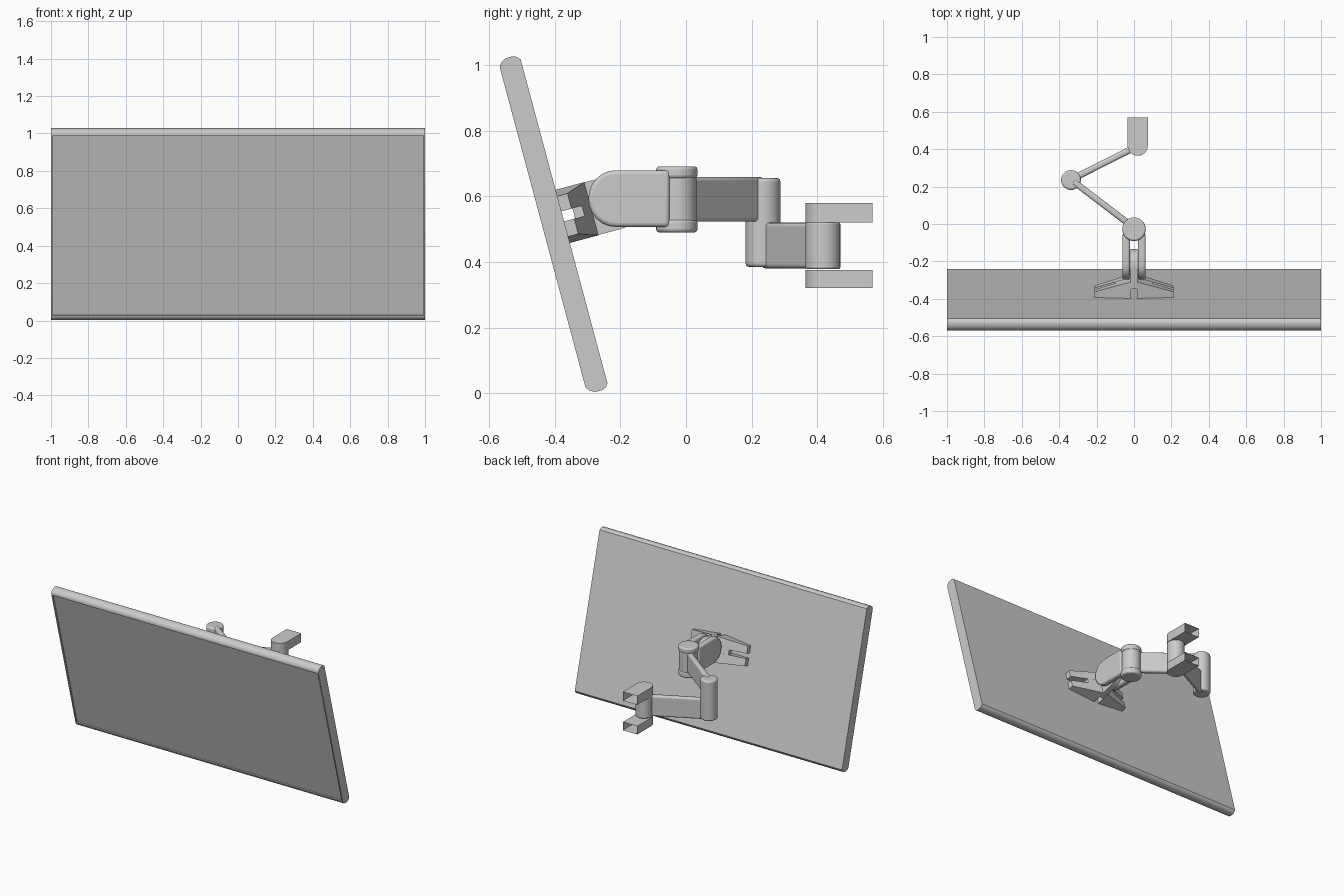
import bpy, bmesh, math
from mathutils import Matrix, Vector

if "Cube" in bpy.data.objects:
    bpy.data.objects.remove(bpy.data.objects["Cube"])

# tilted screen frame: local x = width, y = depth (back is +), z = along the screen
TILT = Matrix.Translation((0, -0.405, 0.515)) @ Matrix.Rotation(math.radians(15), 4, 'X')


def finish(bm, name, matrix=None, bevel=0.0, segs=3):
    if matrix:
        bm.transform(matrix)
    bmesh.ops.recalc_face_normals(bm, faces=bm.faces)
    me = bpy.data.meshes.new(name)
    bm.to_mesh(me)
    bm.free()
    ob = bpy.data.objects.new(name, me)
    bpy.context.collection.objects.link(ob)
    if bevel:
        m = ob.modifiers.new("bevel", 'BEVEL')
        m.width, m.segments, m.limit_method = bevel, segs, 'ANGLE'
        m.angle_limit = math.radians(40)
    bpy.ops.object.select_all(action='DESELECT')
    ob.select_set(True)
    bpy.context.view_layer.objects.active = ob
    bpy.ops.object.shade_smooth_by_angle(angle=math.radians(35))
    return ob


def loft(ring_a, ring_b):
    bm = bmesh.new()
    a = [bm.verts.new(p) for p in ring_a]
    b = [bm.verts.new(p) for p in ring_b]
    n = len(a)
    for i in range(n):
        j = (i + 1) % n
        bm.faces.new((a[i], a[j], b[j], b[i]))
    bm.faces.new(a)
    bm.faces.new(b)
    bmesh.ops.recalc_face_normals(bm, faces=bm.faces)
    return bm


def prism_x(profile, x0, x1):
    return loft([(x0, y, z) for y, z in profile], [(x1, y, z) for y, z in profile])


def cylinder(name, x, y, z0, z1, r, bevel=0.01):
    bm = bmesh.new()
    bmesh.ops.create_cone(bm, cap_ends=True, segments=40, radius1=r, radius2=r, depth=z1 - z0)
    return finish(bm, name, Matrix.Translation((x, y, (z0 + z1) / 2)), bevel)


def link(name, p, q, z0, z1, thick):
    d = Vector(q) - Vector(p)
    bm = bmesh.new()
    bmesh.ops.create_cube(bm, size=1)
    mat = (Matrix.Translation(((p[0] + q[0]) / 2, (p[1] + q[1]) / 2, (z0 + z1) / 2))
           @ Matrix.Rotation(math.atan2(d.y, d.x), 4, 'Z')
           @ Matrix.Diagonal((d.length, thick, z1 - z0, 1)))
    return finish(bm, name, mat, thick * 0.35)


# screen with a bulged top and bottom edge and a recessed front panel
half = [(-0.034, 0.505), (-0.026, 0.518), (-0.010, 0.527), (0.012, 0.528), (0.026, 0.522), (0.034, 0.512)]
bm = prism_x(half + [(y, -z) for y, z in reversed(half)], -1, 1)
bm.faces.ensure_lookup_table()
front = min((f for f in bm.faces if len(f.verts) == 4), key=lambda f: f.calc_center_median().y)
bmesh.ops.inset_region(bm, faces=[front], thickness=0.012)
ret = bmesh.ops.extrude_face_region(bm, geom=[front])
bmesh.ops.translate(bm, vec=(0, 0.008, 0), verts=[v for v in ret['geom'] if isinstance(v, bmesh.types.BMVert)])
if front.is_valid:
    bmesh.ops.delete(bm, geom=[front], context='FACES_ONLY')
finish(bm, "screen", TILT)

# mounting plate: four tapered prongs joined by a raised middle web
MID = 0.016
for sx, side in ((1, "right"), (-1, "left")):
    for sz, level in ((1, "upper"), (-1, "lower")):
        def section(x, back, inner, outer):
            return [(sx * x, y, MID + sz * z) for y, z in
                    ((0.033, inner), (0.033, outer), (back, outer), (back, inner))]
        finish(loft(section(0.015, 0.125, 0.016, 0.084), section(0.21, 0.066, 0.016, 0.064)),
               f"{level}_{side}_prong", TILT)
    web = [[(sx * x, y, MID + z) for y, z in ((b - 0.03, -0.02), (b, -0.02), (b, 0.02), (b - 0.03, 0.02))]
           for x, b in ((0, 0.128), (0.10, 0.099))]
    finish(loft(*web), f"{side}_web", TILT)

# tilting tongue, perpendicular to the screen
arc = [(0.20 + 0.083 * math.cos(a), MID + 0.083 * math.sin(a))
       for a in (math.radians(-90 + 15 * i) for i in range(13))]
finish(prism_x([(0.085, MID - 0.083)] + arc + [(0.085, MID + 0.083)], -0.018, 0.018), "tilt_tongue", TILT)

# two rounded cheeks holding the tongue
cheek = [(-0.05, 0.507), (-0.05, 0.68)]
cheek += [(-0.215 + 0.083 * math.cos(a), 0.5935 + 0.0865 * math.sin(a))
          for a in (math.radians(90 + 15 * i) for i in range(13))]
for s, side in ((1, "right"), (-1, "left")):
    finish(prism_x(cheek, s * 0.022, s * 0.062), f"{side}_cheek", None, 0.012)

# three pivots
cylinder("front_pivot_top", 0, -0.028, 0.655, 0.692, 0.063)
cylinder("front_pivot_middle", 0, -0.026, 0.525, 0.66, 0.058, 0.003)
cylinder("front_pivot_bottom", 0, -0.028, 0.49, 0.53, 0.063)
cylinder("elbow_pivot", -0.337, 0.235, 0.385, 0.656, 0.053)
cylinder("wall_pivot", 0.02, 0.418, 0.378, 0.522, 0.053, 0.006)

# arm links
link("front_link", (-0.02, -0.005), (-0.325, 0.228), 0.523, 0.66, 0.034)
link("rear_link", (-0.325, 0.243), (0.01, 0.412), 0.38, 0.52, 0.034)

# wall brackets: round-nosed and open at the back
plan = [(0.074, 0.57)] + [(0.02 + 0.054 * math.cos(a), 0.419 + 0.054 * math.sin(a))
                          for a in (-math.radians(10 * i) for i in range(19))] + [(-0.034, 0.57)]
for name, z0, z1 in (("upper_wall_bracket", 0.52, 0.58), ("lower_wall_bracket", 0.32, 0.376)):
    bm = loft([(x, y, z0) for x, y in plan], [(x, y, z1) for x, y in plan])
    back = [f for f in bm.faces if f.calc_center_median().y > 0.569]
    bmesh.ops.delete(bm, geom=back, context='FACES_ONLY')
    finish(bm, name)
